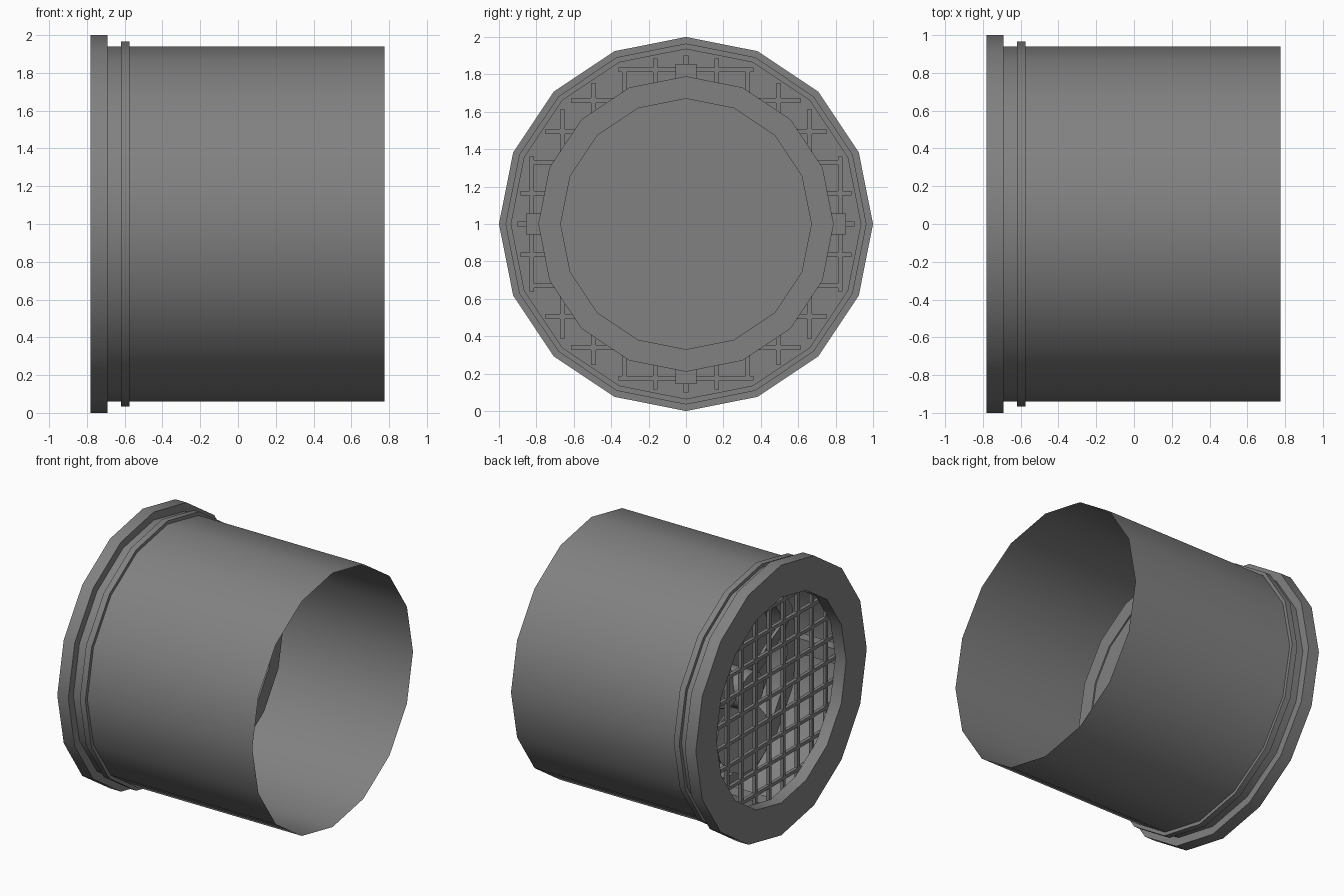
import bpy, bmesh
from math import sin, cos, pi, sqrt, radians
from mathutils import Matrix, Vector

SIDES = 16
AXIS_Z = 1.0

cube = bpy.data.objects.get("Cube")
if cube:
    bpy.data.objects.remove(cube, do_unlink=True)

metal = bpy.data.materials.new("grey metal")
metal.use_nodes = True
grey = (0.22, 0.22, 0.22, 1)
metal.diffuse_color = grey
metal.node_tree.nodes["Principled BSDF"].inputs["Base Color"].default_value = grey


def finish(name, bm, smooth=True, fix_normals=True):
    """Turn a bmesh built around the x axis into a named object."""
    if fix_normals:
        bmesh.ops.recalc_face_normals(bm, faces=bm.faces)
    mesh = bpy.data.meshes.new(name)
    bm.to_mesh(mesh)
    bm.free()
    mesh.materials.append(metal)
    obj = bpy.data.objects.new(name, mesh)
    obj.location.z = AXIS_Z
    bpy.context.collection.objects.link(obj)
    if smooth:
        bpy.ops.object.select_all(action='DESELECT')
        obj.select_set(True)
        bpy.context.view_layer.objects.active = obj
        bpy.ops.object.shade_smooth_by_angle(angle=radians(30))
    return obj


def lathe(name, profile, closed=True):
    """Spin (x, radius) points about the x axis."""
    bm = bmesh.new()
    loops = []
    for x, r in profile:
        loops.append([bm.verts.new((x, r * cos(2 * pi * i / SIDES), r * sin(2 * pi * i / SIDES)))
                      for i in range(SIDES)])
    pairs = list(zip(loops, loops[1:]))
    if closed:
        pairs.append((loops[-1], loops[0]))
    for a, b in pairs:
        for i in range(SIDES):
            j = (i + 1) % SIDES
            bm.faces.new((a[i], b[i], b[j], a[j]))
    return finish(name, bm)


def ring(name, x0, x1, inner, outer):
    return lathe(name, [(x0, outer), (x1, outer), (x1, inner), (x0, inner)])


def disc(name, x0, x1, radius):
    bm = bmesh.new()
    spin = Matrix.Translation(((x0 + x1) / 2, 0, 0)) @ Matrix.Rotation(pi / 2, 4, 'Y')
    bmesh.ops.create_cone(bm, cap_ends=True, segments=SIDES, radius1=radius,
                          radius2=radius, depth=x1 - x0, matrix=spin)
    return finish(name, bm)


def add_box(bm, center, size, turn=0):
    mat = (Matrix.Rotation(turn, 4, 'X') @ Matrix.Translation(center)
           @ Matrix.Diagonal((*size, 1)))
    bmesh.ops.create_cube(bm, size=1, matrix=mat)


# Thin open pipe, end flange and raised collar
lathe("pipe", [(-0.69, 0.94), (0.775, 0.94)], closed=False)
ring("end_flange", -0.78, -0.69, 0.76, 1.0)
ring("collar", -0.62, -0.575, 0.935, 0.965)

# Wire grille trimmed to a circle
bm = bmesh.new()
for i in range(-5, 6):
    offset = i * 0.165
    length = 2 * sqrt(0.9 ** 2 - offset ** 2)
    for turn in (0, pi / 2):
        add_box(bm, (-0.68, offset, 0), (0.025, 0.025, length), turn)
finish("grille", bm, smooth=False)

# Fan shroud with its closed rear plate and four mounting posts
ring("fan_shroud", -0.36, -0.18, 0.67, 0.79)
disc("rear_plate", -0.22, -0.19, 0.675)
bm = bmesh.new()
for i in range(4):
    add_box(bm, (-0.49, 0.815, 0), (0.38, 0.08, 0.11), i * pi / 2)
finish("mounting_posts", bm, smooth=False)

# Hub and pitched paddle blades
disc("fan_hub", -0.54, -0.2, 0.14)
bm = bmesh.new()
for i in range(3):
    place = (Matrix.Translation((-0.46, 0, 0)) @ Matrix.Rotation(2 * pi * i / 3 + pi, 4, 'X')
             @ Matrix.Translation((0, 0, 0.36)) @ Matrix.Rotation(radians(28), 4, 'Z')
             @ Matrix.Rotation(pi / 2, 4, 'Y') @ Matrix.Diagonal((0.27, 0.2, 1, 1)))
    bmesh.ops.create_cone(bm, cap_ends=True, segments=12, radius1=1, radius2=1,
                          depth=0.02, matrix=place)
finish("fan_blades", bm)
